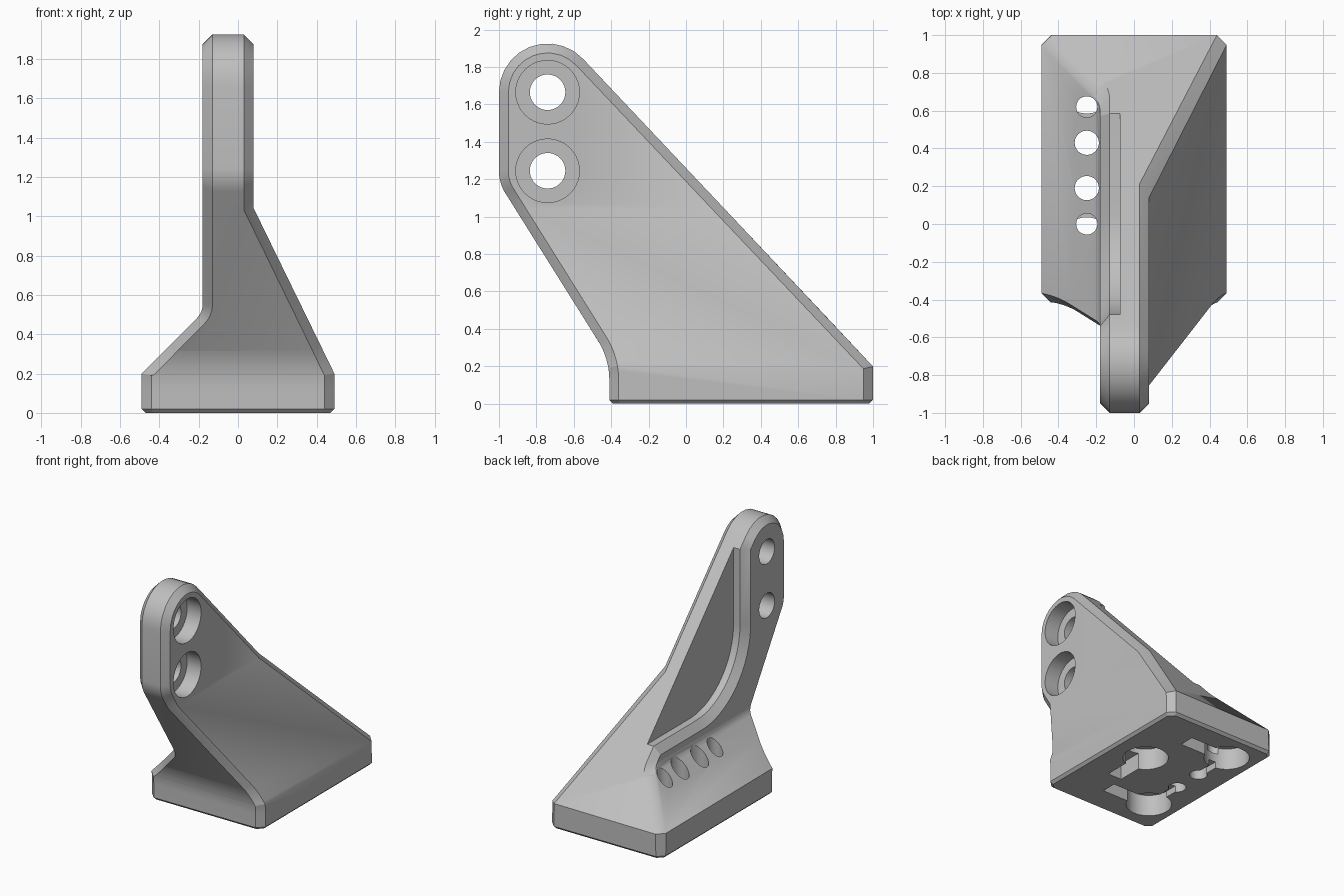
import bpy, bmesh, math
from mathutils import Vector

if "Cube" in bpy.data.objects:
    bpy.data.objects.remove(bpy.data.objects["Cube"], do_unlink=True)

grey = bpy.data.materials.new("light grey")
grey.use_nodes = True
COLOUR = (0.52, 0.52, 0.52, 1)
grey.diffuse_color = COLOUR
grey.node_tree.nodes["Principled BSDF"].inputs["Base Color"].default_value = COLOUR


def rounded(corners, steps=10):
    """Closed 2D outline; a third value on a corner is its fillet radius."""
    out = []
    for i, c in enumerate(corners):
        p = Vector(c[:2])
        if len(c) == 2:
            out.append(p)
            continue
        a = (Vector(corners[i - 1][:2]) - p).normalized()
        b = (Vector(corners[(i + 1) % len(corners)][:2]) - p).normalized()
        half = a.angle(b) / 2
        centre = p + (a + b).normalized() * c[2] / math.sin(half)
        start = p + a * c[2] / math.tan(half) - centre
        end = p + b * c[2] / math.tan(half) - centre
        sweep = start.angle(end)
        for k in range(steps + 1):
            t = k / steps
            out.append(centre + (start * math.sin((1 - t) * sweep)
                                 + end * math.sin(t * sweep)) / math.sin(sweep))
    return out


def loft(name, rings, place):
    """Solid through matching outlines; place(point, level) gives 3D."""
    bm = bmesh.new()
    loops = [[bm.verts.new(place(p, lev)) for p in ring] for lev, ring in rings]
    n = len(loops[0])
    for lo, hi in zip(loops, loops[1:]):
        for i in range(n):
            j = (i + 1) % n
            bm.faces.new((lo[i], lo[j], hi[j], hi[i]))
    bm.faces.new(loops[0])
    bm.faces.new(loops[-1])
    bmesh.ops.recalc_face_normals(bm, faces=bm.faces)
    mesh = bpy.data.meshes.new(name)
    bm.to_mesh(mesh)
    bm.free()
    ob = bpy.data.objects.new(name, mesh)
    bpy.context.collection.objects.link(ob)
    return ob


def along_x(p, lev):
    return (lev, p.x, p.y)


def along_y(p, lev):
    return (p.x, lev, p.y)


def along_z(p, lev):
    return (p.x, p.y, lev)


def circle(cx, cy, r, n=40):
    return [Vector((cx + r * math.cos(math.tau * k / n),
                    cy + r * math.sin(math.tau * k / n))) for k in range(n)]


def rect(x0, x1, y0, y1):
    return [Vector(p) for p in ((x0, y0), (x1, y0), (x1, y1), (x0, y1))]


def boolean(target, cutter, operation="DIFFERENCE"):
    mod = target.modifiers.new("cut", "BOOLEAN")
    mod.operation, mod.object, mod.solver = operation, cutter, "EXACT"
    bpy.context.view_layer.objects.active = target
    bpy.ops.object.modifier_apply(modifier=mod.name)
    bpy.data.objects.remove(cutter, do_unlink=True)


def cut(target, rings, place):
    boolean(target, loft("cutter", rings, place))


# Body: side outline crossed with front outline
side = rounded([(-0.41, 0), (1, 0), (1, 0.2), (-1, 2.32, 0.26),
                (-1, 1.18, 0.22), (-0.41, 0.24, 0.4)])
front = rounded([(-0.49, -0.1), (0.49, -0.1), (0.49, 0.2), (0.08, 1.04),
                 (0.08, 2.2), (-0.18, 2.2), (-0.18, 0.51, 0.1), (-0.49, 0.2)], 6)
body = loft("bracket_body", [(-0.7, side), (0.7, side)], along_x)
boolean(body, loft("front_outline", [(-1.3, front), (1.3, front)], along_y), "INTERSECT")

# Chamfers on the outline edges, then a small one around the foot
bm = bmesh.new()
bm.from_mesh(body.data)
bmesh.ops.remove_doubles(bm, verts=bm.verts, dist=0.0005)
bm.normal_update()


def is_flank(f):
    return abs(f.normal.x) > 0.1


def is_bottom(f):
    return f.normal.z < -0.95


def chamfer(edges, size):
    bmesh.ops.bevel(bm, geom=edges, offset=size, offset_type="OFFSET", segments=1,
                    profile=0.5, affect="EDGES", clamp_overlap=False)
    bm.normal_update()


chamfer([e for e in bm.edges if len(e.link_faces) == 2
         and not any(is_bottom(f) for f in e.link_faces)
         and is_flank(e.link_faces[0]) != is_flank(e.link_faces[1])], 0.05)
chamfer([e for e in bm.edges if len(e.link_faces) == 2
         and is_bottom(e.link_faces[0]) != is_bottom(e.link_faces[1])], 0.02)
bm.to_mesh(body.data)
bm.free()

# Recess on the -x flank, open to the rear, with a chamfered rim
rings = []
for x, d in ((-0.075, 0), (-0.13, 0), (-0.18, 0.06), (-0.23, 0.12)):
    rings.append((x, rounded([(-0.48 - d, 2.4), (-0.48 - d, 0.64 - d, 0.54 + d),
                              (2, 0.64 - d), (2, 2.4)], 16)))
cut(body, rings, along_x)

# Counterbored bolt holes in the upright
for z in (1.665, 1.245):
    cut(body, [(-0.5, circle(-0.74, z, 0.095)), (0.5, circle(-0.74, z, 0.095))], along_x)
    cut(body, [(-0.04, circle(-0.74, z, 0.17)), (0.5, circle(-0.74, z, 0.17))], along_x)

# Mounting sockets and side slots under the foot
ROW, MID = -0.25, 0.31
for s in (-1, 1):
    y = MID + s * 0.44
    cut(body, [(-0.1, circle(ROW, y, 0.165)), (0.17, circle(ROW, y, 0.165))], along_z)
    cut(body, [(-0.1, rect(ROW, 0.13, y - 0.06, y + 0.06)),
               (0.13, rect(ROW, 0.13, y - 0.06, y + 0.06))], along_z)
    # Through hole, its narrow link to the socket, and the outer driver hole
    y_in, y_out = MID + s * 0.12, MID + s * 0.31
    cut(body, [(-0.1, circle(ROW, y_in, 0.064)), (0.7, circle(ROW, y_in, 0.064))], along_z)
    cut(body, [(-0.1, rect(ROW - 0.03, ROW + 0.03, min(y, y_in), max(y, y_in))),
               (0.05, rect(ROW - 0.03, ROW + 0.03, min(y, y_in), max(y, y_in)))], along_z)
    cut(body, [(0.12, circle(ROW, y_out, 0.056)), (0.7, circle(ROW, y_out, 0.056))], along_z)
cut(body, [(-0.1, circle(0.2, MID + 0.06, 0.165)), (0.17, circle(0.2, MID + 0.06, 0.165))], along_z)
cut(body, [(-0.1, rect(0.14, 0.26, 0.02, MID)), (0.13, rect(0.14, 0.26, 0.02, MID))], along_z)

# Finish
body.data.materials.clear()
body.data.materials.append(grey)
for poly in body.data.polygons:
    poly.material_index = 0
bpy.ops.object.select_all(action="DESELECT")
body.select_set(True)
bpy.context.view_layer.objects.active = body
bpy.ops.object.shade_smooth_by_angle(angle=math.radians(31))
